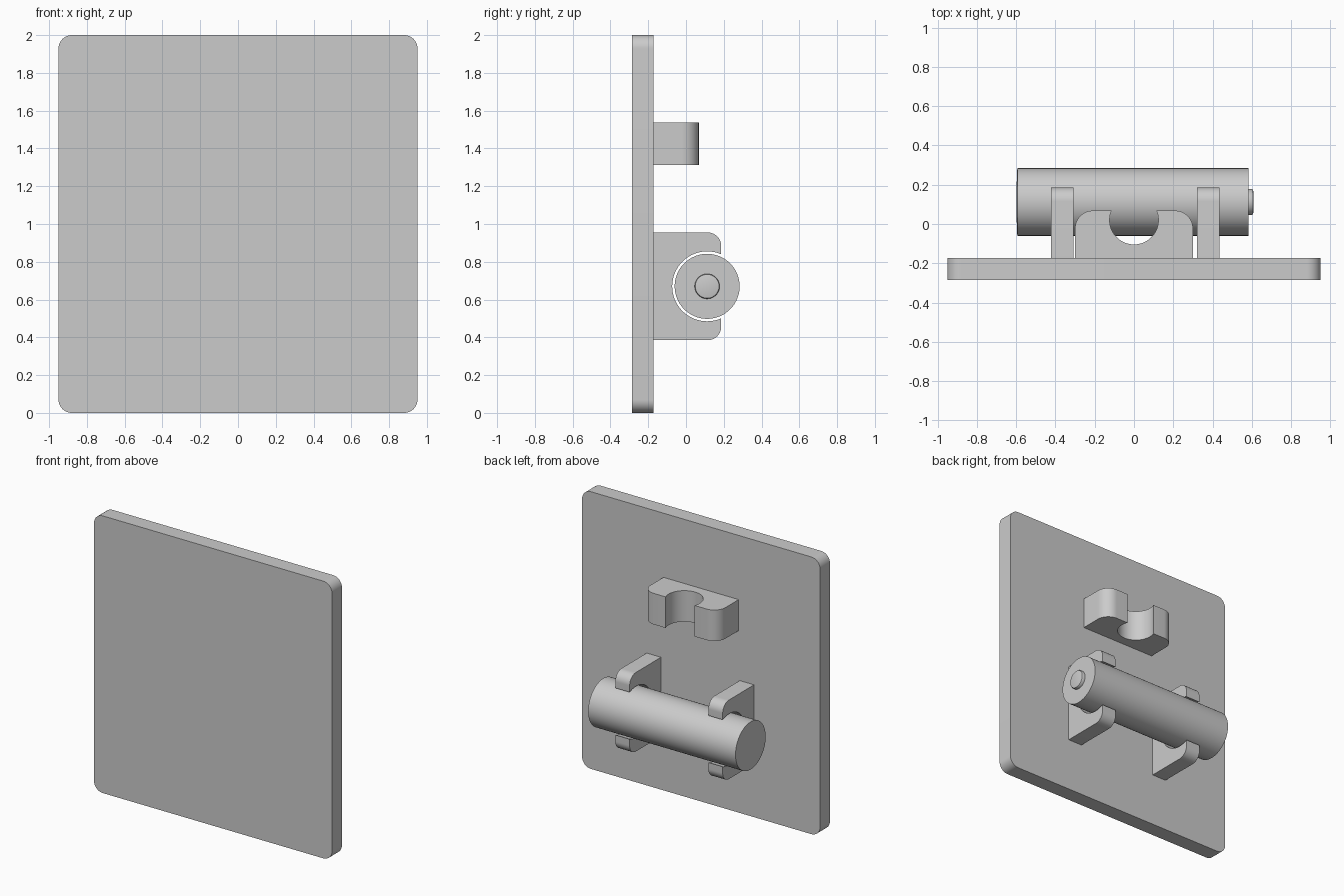
import bpy, bmesh
from math import radians, degrees, asin, cos, sin, pi

if "Cube" in bpy.data.objects:
    bpy.data.objects.remove(bpy.data.objects["Cube"])

grey = bpy.data.materials.new("plain_grey")
grey.use_nodes = True
grey.diffuse_color = (0.6, 0.6, 0.6, 1)
grey.node_tree.nodes["Principled BSDF"].inputs["Base Color"].default_value = (0.6, 0.6, 0.6, 1)

PLATE_FRONT, PLATE_BACK = -0.285, -0.172


def arc(cu, cv, r, start, end, steps):
    """Points on an arc, angles in degrees."""
    angles = [radians(start + (end - start) * i / steps) for i in range(steps + 1)]
    return [(cu + r * cos(a), cv + r * sin(a)) for a in angles]


def finish(name, bm):
    bmesh.ops.recalc_face_normals(bm, faces=bm.faces)
    mesh = bpy.data.meshes.new(name)
    bm.to_mesh(mesh)
    bm.free()
    obj = bpy.data.objects.new(name, mesh)
    bpy.context.collection.objects.link(obj)
    mesh.materials.append(grey)
    bpy.ops.object.select_all(action="DESELECT")
    obj.select_set(True)
    bpy.context.view_layer.objects.active = obj
    bpy.ops.object.shade_smooth_by_angle(angle=radians(30))
    return obj


def prism(name, profile, low, high, place):
    """Extrude a (u, v) profile from w = low to high; place maps u, v, w to x, y, z."""
    bm = bmesh.new()
    ends = [[bm.verts.new(place(u, v, w)) for u, v in profile] for w in (low, high)]
    bm.faces.new(ends[0])
    bm.faces.new(ends[1])
    n = len(profile)
    for i in range(n):
        j = (i + 1) % n
        bm.faces.new((ends[0][i], ends[0][j], ends[1][j], ends[1][i]))
    return finish(name, bm)


def clip_profile(half, depth, corner, centre, radius):
    """Block with rounded outer corners and a round snap-in opening."""
    base = PLATE_BACK - 0.01
    lip = degrees(asin((depth - centre) / radius))
    return ([(half, base)]
            + arc(half - corner, depth - corner, corner, 0, 90, 12)
            + arc(0, centre, radius, lip, -180 - lip, 56)
            + arc(corner - half, depth - corner, corner, 90, 180, 12)
            + [(-half, base)])


def lathe(name, profile, y, z, sides=96):
    """Turn an (x, radius) profile around an axis along x."""
    bm = bmesh.new()
    rings = [[bm.verts.new((x, y + r * cos(2 * pi * i / sides), z + r * sin(2 * pi * i / sides)))
              for i in range(sides)] for x, r in profile]
    for a, b in zip(rings, rings[1:]):
        for i in range(sides):
            j = (i + 1) % sides
            bm.faces.new((a[i], a[j], b[j], b[i]))
    bm.faces.new(rings[0])
    bm.faces.new(rings[-1])
    return finish(name, bm)


# Back plate with rounded corners
R = 0.07
plate = []
for k, (sx, sz) in enumerate([(1, 1), (-1, 1), (-1, -1), (1, -1)]):
    plate += arc(sx * (0.95 - R), 1 + sz * (1 - R), R, k * 90, k * 90 + 90, 12)
prism("mounting_plate", plate, PLATE_FRONT, PLATE_BACK, lambda u, v, w: (u, w, v))

# Upper clip, open upwards and to the back
prism("upper_clip", clip_profile(0.30, 0.068, 0.09, 0.02, 0.124), 1.313, 1.537,
      lambda u, v, w: (u, v, w))

# Pair of brackets gripping the cylinder
AXIS_Y, AXIS_Z = 0.112, 0.67
bracket = clip_profile(0.285, 0.186, 0.07, AXIS_Y, 0.185)
for name, low in (("right_bracket", -0.423), ("left_bracket", 0.32)):
    prism(name, bracket, low, low + 0.114, lambda u, v, w: (w, v, AXIS_Z + u))

# Cylinder with a faintly raised right end and a button on the left end
lathe("cylinder", [(-0.598, 0.075), (-0.594, 0.172), (0.582, 0.172), (0.582, 0.066),
                   (0.599, 0.066), (0.605, 0.063), (0.607, 0.057)], AXIS_Y, AXIS_Z)
